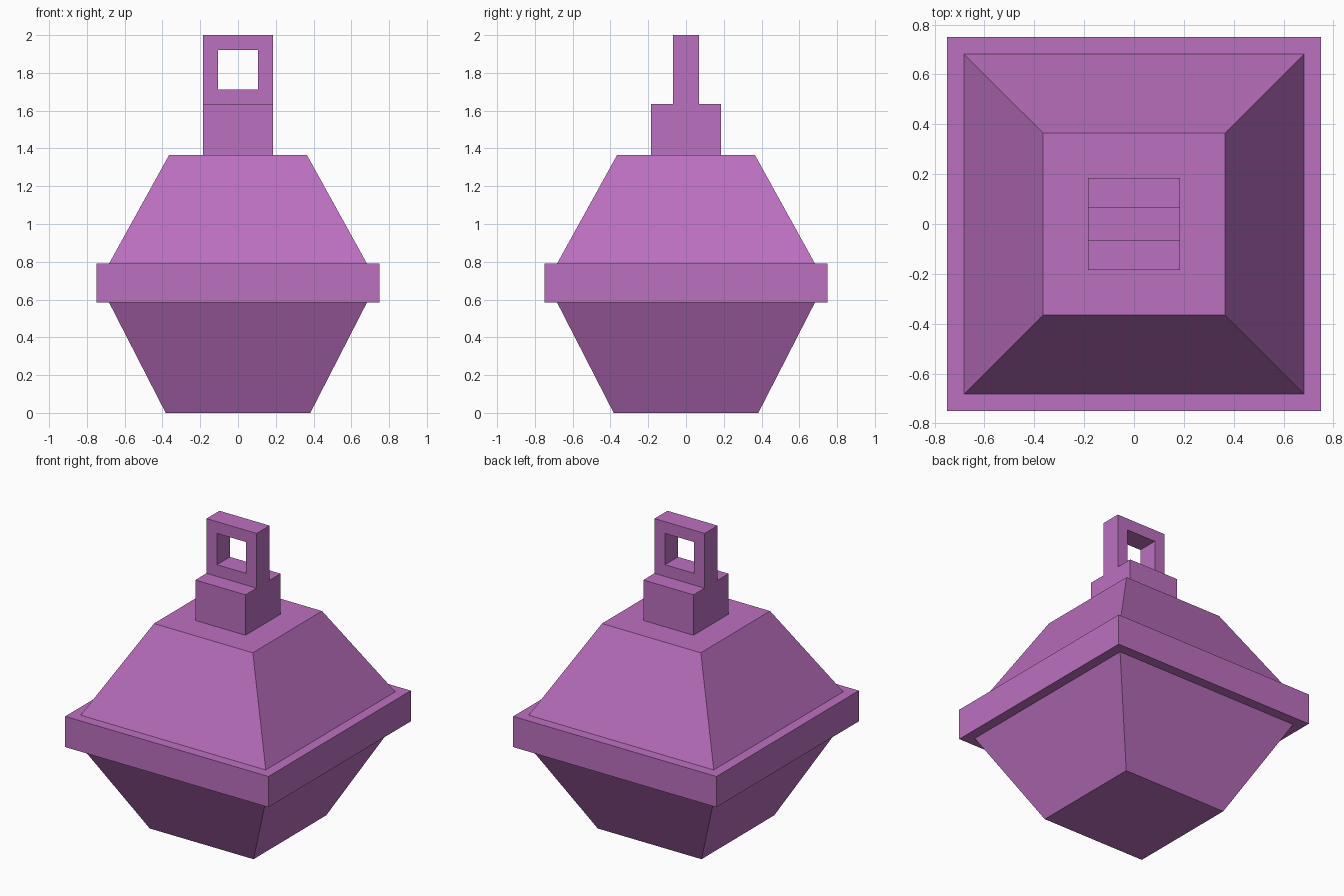
import bpy, bmesh

default = bpy.data.objects.get("Cube")
if default:
    bpy.data.objects.remove(default, do_unlink=True)

purple = bpy.data.materials.new("orchid purple")
purple.use_nodes = True
colour = (0.50, 0.16, 0.52, 1)
purple.diffuse_color = colour
purple.node_tree.nodes["Principled BSDF"].inputs["Base Color"].default_value = colour


def add_object(name, bm):
    bmesh.ops.recalc_face_normals(bm, faces=bm.faces)
    mesh = bpy.data.meshes.new(name)
    bm.to_mesh(mesh)
    bm.free()
    mesh.materials.append(purple)
    obj = bpy.data.objects.new(name, mesh)
    bpy.context.collection.objects.link(obj)
    return obj


def tapered_block(z0, z1, bottom, top, depth=1.0):
    """Square block with given half widths at bottom and top; depth scales y."""
    bm = bmesh.new()
    bmesh.ops.create_cube(bm, size=2)
    for v in bm.verts:
        half = top if v.co.z > 0 else bottom
        v.co = (v.co.x * half, v.co.y * half * depth, z1 if v.co.z > 0 else z0)
    return bm


# Stacked body tiers
add_object("lower_body", tapered_block(0, 0.585, 0.383, 0.683))
add_object("middle_band", tapered_block(0.585, 0.79, 0.75, 0.75))
add_object("upper_body", tapered_block(0.79, 1.365, 0.683, 0.365))
add_object("neck", tapered_block(1.365, 1.635, 0.185, 0.185))

# Hanging loop: inset the front and back, then join the insets as a hole
bm = tapered_block(1.635, 2, 0.185, 0.185, depth=0.37)
sides = [f for f in bm.faces if abs(f.calc_center_median().y) > 0.05]
bmesh.ops.inset_individual(bm, faces=sides, thickness=0.078, use_even_offset=True)
rims = [e for f in sides for e in f.edges]
bmesh.ops.delete(bm, geom=sides, context="FACES_ONLY")
bmesh.ops.bridge_loops(bm, edges=rims)
add_object("hanging_loop", bm)
